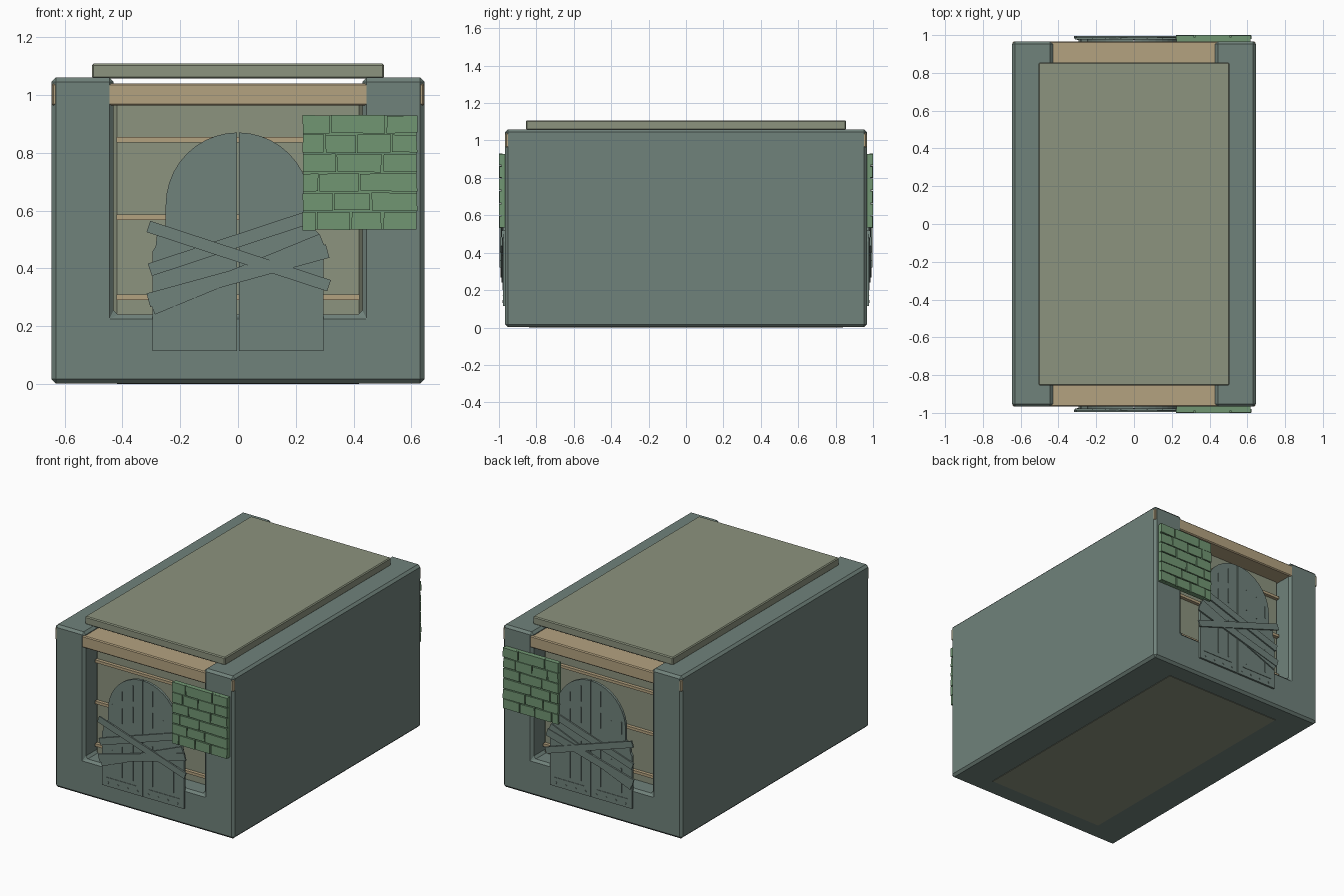
import bpy, bmesh, math, random
from mathutils import Vector

random.seed(4)
if "Cube" in bpy.data.objects:
    bpy.data.objects.remove(bpy.data.objects["Cube"], do_unlink=True)


def material(name, rgb):
    m = bpy.data.materials.new(name)
    m.use_nodes = True
    m.diffuse_color = (*rgb, 1)
    m.node_tree.nodes["Principled BSDF"].inputs["Base Color"].default_value = (*rgb, 1)
    return m


GREY = material("grey_green_wood", (0.162, 0.223, 0.198))
OLIVE = material("olive_plaster", (0.262, 0.292, 0.209))
TAN = material("tan_timber", (0.456, 0.361, 0.216))
GREEN = material("mossy_green_brick", (0.165, 0.305, 0.171))


def prism(bm, points, y0, y1):
    """Extrude an outline in the xz plane from y0 to y1."""
    face = bm.faces.new([bm.verts.new((x, y0, z)) for x, z in points])
    out = bmesh.ops.extrude_face_region(bm, geom=[face])
    verts = [v for v in out["geom"] if isinstance(v, bmesh.types.BMVert)]
    bmesh.ops.translate(bm, verts=verts, vec=(0, y1 - y0, 0))


def rect(x0, x1, z0, z1):
    return [(x0, z0), (x1, z0), (x1, z1), (x0, z1)]


def part(name, mat, shapes, bevel=0, both_ends=False):
    """Object from (outline, y0, y1) shapes, optionally repeated at the back."""
    bm = bmesh.new()
    for shape in shapes:
        prism(bm, *shape)
    bmesh.ops.recalc_face_normals(bm, faces=bm.faces)
    mesh = bpy.data.meshes.new(name)
    bm.to_mesh(mesh)
    bm.free()
    mesh.materials.append(mat)
    ob = bpy.data.objects.new(name, mesh)
    bpy.context.collection.objects.link(ob)
    if bevel:
        mod = ob.modifiers.new("chamfer", "BEVEL")
        mod.width, mod.segments = bevel, 1
    if both_ends:
        mod = ob.modifiers.new("back_copy", "MIRROR")
        mod.use_axis = (False, True, False)
        mod.use_mirror_merge = False
    return ob


# Trough-shaped shell: floor and two thick side walls
W, D, IN = 0.645, 0.967, 0.43
part("shell", GREY, [([(-W, 0.002), (W, 0.002), (W, 1.06), (IN, 1.06), (IN, 0.24),
                       (-IN, 0.24), (-IN, 1.06), (-W, 1.06)], -D, D)], 0.015)

# Recessed inner block, ceiling deck and roof slab
part("inner_block", OLIVE, [(rect(-IN, IN, 0, 0.99), -0.85, 0.85)], 0.012)
part("ceiling_deck", TAN, [(rect(-W + 0.001, W - 0.001, 0.963, 1.04), 0.001 - D, D - 0.001)], 0.006)
part("roof_slab", OLIVE, [(rect(-0.505, 0.505, 1.056, 1.108), -0.855, 0.855)], 0.006)

# Horizontal battens on the recessed walls
part("battens", TAN, [(rect(-0.42, 0.42, z - 0.009, z + 0.009), -0.872, -0.84)
                      for z in (0.3, 0.577, 0.845)], both_ends=True)

# Arched double door
arch = [(0.25 * math.cos(a), 0.62 + 0.25 * math.sin(a))
        for a in [math.radians(90 * i / 10) for i in range(10)]]
half = [(0.003, 0.115), (0.295, 0.115), (0.295, 0.46), (0.285, 0.475),
        (0.28, 0.52), (0.25, 0.55)] + arch + [(0.003, 0.87)]
leaves = [([(s * x, z) for x, z in half], -0.979, -0.962) for s in (-1, 1)]
part("door_leaves", GREY, leaves, both_ends=True)

# Door trim: kick rails, raised plank seams and nail heads
trim = []
for s in (-1, 1):
    trim.append((rect(s * 0.155 - 0.11, s * 0.155 + 0.11, 0.17, 0.174), -0.982, -0.975))
    for x, spans in ((0.07, ((0.2, 0.46), (0.58, 0.68), (0.72, 0.82))),
                     (0.15, ((0.2, 0.4), (0.55, 0.65), (0.7, 0.76))),
                     (0.22, ((0.2, 0.36), (0.58, 0.66)))):
        trim += [(rect(s * x - 0.003, s * x + 0.003, a, b), -0.982, -0.975) for a, b in spans]
    for x in (0.04, 0.11, 0.18, 0.25):
        trim.append(([(s * x - 0.008, 0.14), (s * x, 0.132), (s * x + 0.008, 0.14),
                      (s * x, 0.148)], -0.982, -0.975))
part("door_trim", GREY, trim, both_ends=True)


# Boards nailed across the door
def board(a, b, width, y0, y1):
    a, b = Vector(a), Vector(b)
    d = (b - a).normalized()
    n = Vector((-d.y, d.x)) * width / 2
    return ([tuple(p) for p in (a - n, b - n, b + n, a + n)], y0, y1)


part("crossed_boards", GREY, [
    board((-0.31, 0.545), (0.315, 0.34), 0.041, -0.996, -0.986),
    board((-0.31, 0.29), (0.31, 0.46), 0.048, -0.991, -0.981),
    board((-0.305, 0.395), (0.24, 0.575), 0.045, -0.988, -0.977),
    board((-0.295, 0.26), (0.29, 0.50), 0.042, -0.987, -0.975),
], both_ends=True)

# Patch of brickwork: backing plate and six staggered courses
X0, X1, Z0, Z1 = 0.222, 0.622, 0.53, 0.932
part("brick_backing", GREEN, [(rect(X0 + 0.004, X1 - 0.004, Z0 + 0.004, Z1 - 0.004),
                              -0.987, -0.963)], both_ends=True)
joints = [(0.27, 0.39, 0.5), (0.33, 0.46), (0.28, 0.42), (0.34, 0.5), (0.3, 0.41, 0.53), (0.32, 0.51)]
h = (Z1 - Z0) / len(joints)
bricks = []
for row, cuts in enumerate(joints):
    edges = [X0, *cuts, X1]
    z = Z0 + row * h
    for a, b in zip(edges, edges[1:]):
        j = [random.uniform(0.001, 0.005) for _ in range(6)]
        outline = [(a + j[0], z + j[1]), (b - j[2], z + j[3]),
                   (b - j[1], z + h - j[4]), (a + j[3], z + h - j[5])]
        bricks.append((outline, -1.0 + random.uniform(0, 0.003), -0.98))
part("bricks", GREEN, bricks, both_ends=True)
